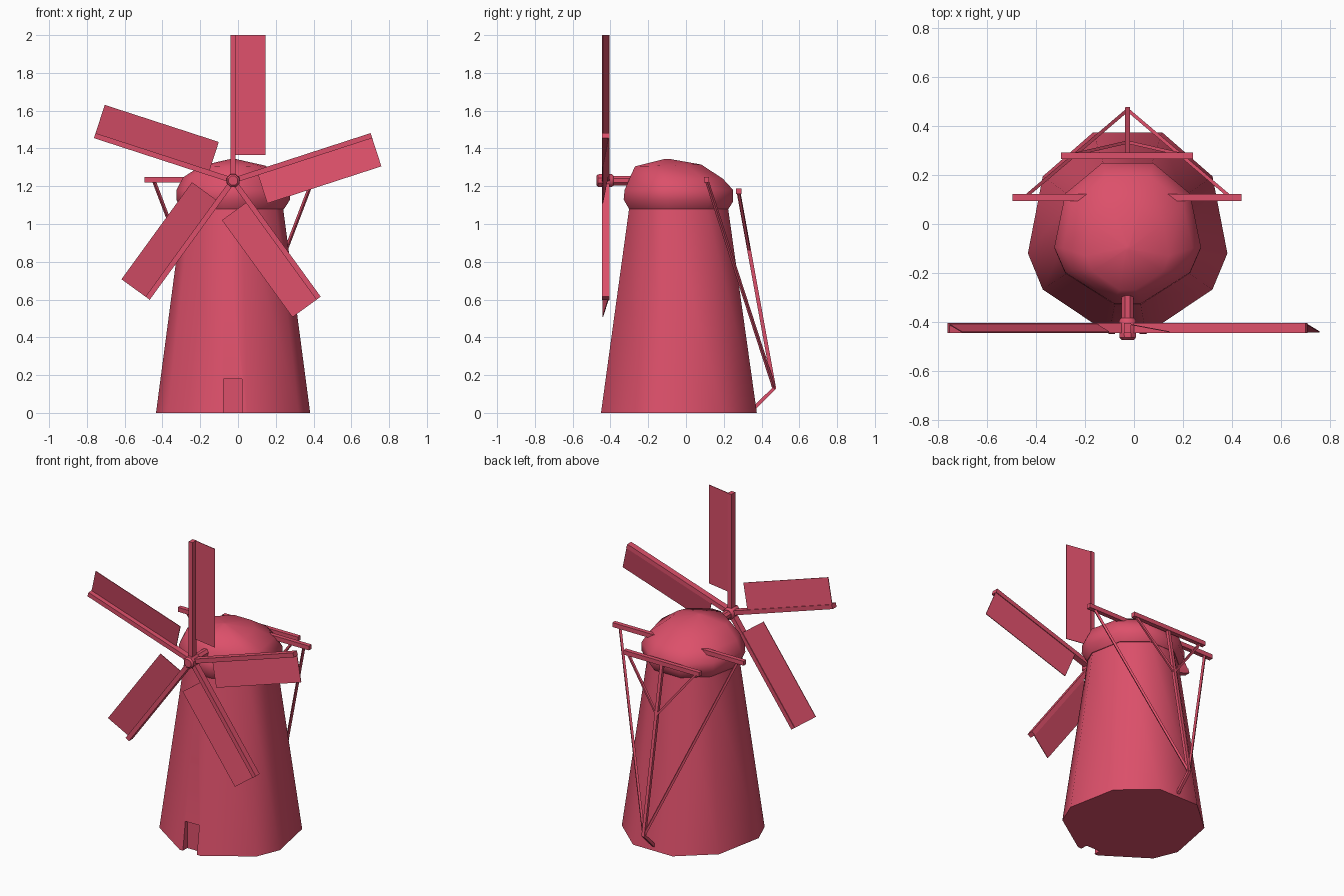
import bpy, bmesh, math
from mathutils import Vector, Matrix

if "Cube" in bpy.data.objects:
    bpy.data.objects.remove(bpy.data.objects["Cube"])

CX, CY = -0.026, -0.04
paint = bpy.data.materials.new("red_paint")
paint.diffuse_color = (0.72, 0.08, 0.145, 1)
paint.use_nodes = True
paint.node_tree.nodes["Principled BSDF"].inputs["Base Color"].default_value = paint.diffuse_color


def finish(name, bm, smooth=None):
    bmesh.ops.recalc_face_normals(bm, faces=bm.faces)
    me = bpy.data.meshes.new(name)
    bm.to_mesh(me)
    bm.free()
    me.materials.append(paint)
    ob = bpy.data.objects.new(name, me)
    bpy.context.collection.objects.link(ob)
    if smooth:
        smooth_by_angle(ob, smooth)
    return ob


def smooth_by_angle(ob, deg):
    bpy.ops.object.select_all(action='DESELECT')
    ob.select_set(True)
    bpy.context.view_layer.objects.active = ob
    bpy.ops.object.shade_smooth_by_angle(angle=math.radians(deg))


def loft(name, rings, smooth=None):
    """Skin a list of equal-length point rings and close both ends."""
    bm = bmesh.new()
    loops = [[bm.verts.new(p) for p in r] for r in rings]
    n = len(rings[0])
    for a, b in zip(loops, loops[1:]):
        for i in range(n):
            j = (i + 1) % n
            bm.faces.new((a[i], a[j], b[j], b[i]))
    bm.faces.new(loops[0])
    bm.faces.new(loops[-1])
    return finish(name, bm, smooth)


def box(name, lo, hi):
    bm = bmesh.new()
    lo, hi = Vector(lo), Vector(hi)
    bmesh.ops.create_cube(bm, size=1, matrix=Matrix.Translation((lo + hi) / 2)
                          @ Matrix.Diagonal((*(hi - lo), 1)))
    return finish(name, bm)


def bar(name, a, b, w):
    """Square timber of width w from a to b."""
    a, b = Vector(a), Vector(b)
    d = b - a
    bm = bmesh.new()
    bmesh.ops.create_cube(bm, size=1, matrix=Matrix.Translation((a + b) / 2)
                          @ d.to_track_quat('Z', 'Y').to_matrix().to_4x4()
                          @ Matrix.Diagonal((w, w, d.length, 1)))
    return finish(name, bm)


# Ten-sided plan of the tower, mirrored about its centre line
half = [(0.141, 0.415), (0.347, 0.235), (0.408, -0.08), (0.347, -0.228), (0.075, -0.41)]
plan = half + [(-x, y) for x, y in reversed(half)]


def ring(hw, y0, y1, z0, z1):
    """Plan scaled to half width hw and y0..y1, tilting from z0 (front) to z1 (back)."""
    out = []
    for x, y in plan:
        t = (y + 0.41) / 0.825
        out.append((CX + x * hw / 0.408, y0 + (y1 - y0) * t, z0 + (z1 - z0) * t))
    return out


# Tower body with recessed doorway
tower = loft("tower", [ring(0.408, -0.45, 0.375, 0, 0), ring(0.264, -0.30, 0.222, 1.09, 1.09)])
cutter = box("door_cutter", (-0.078, -0.6, -0.1), (0.022, -0.405, 0.18))
cutter.hide_render = True
cutter.hide_viewport = True
cut = tower.modifiers.new("doorway", 'BOOLEAN')
cut.object = cutter
cut.solver = 'EXACT'
bpy.context.view_layer.objects.active = tower
tower.select_set(True)
bpy.ops.object.modifier_apply(modifier="doorway")
bpy.data.objects.remove(cutter)
smooth_by_angle(tower, 50)

# Domed cap
loft("cap", [ring(0.27, -0.302, 0.225, 1.08, 1.08),
             ring(0.30, -0.33, 0.25, 1.13, 1.12),
             ring(0.30, -0.325, 0.25, 1.18, 1.18),
             ring(0.265, -0.295, 0.195, 1.25, 1.24),
             ring(0.17, -0.27, 0.08, 1.305, 1.315),
             ring(0.01, -0.11, -0.09, 1.345, 1.345)], 55)

# Windshaft and hub: one eight-sided turned piece
HZ = 1.23
turned = [(-0.475, 0.026), (-0.465, 0.036), (-0.395, 0.038), (-0.385, 0.03),
          (-0.385, 0.027), (-0.25, 0.027)]
loft("windshaft_hub", [[(CX + r * math.cos((i + .5) * math.pi / 4), y,
                         HZ + r * math.sin((i + .5) * math.pi / 4)) for i in range(8)]
                       for y, r in turned], 40)

# Five sails: a stock and a slightly pitched board each
for k in range(5):
    turn = Matrix.Translation((CX, 0, HZ)) @ Matrix.Rotation(k * math.tau / 5, 4, 'Y')
    stock = box(f"sail_stock_{k + 1}", (-0.014, -0.445, 0.02), (0.014, -0.405, 0.77))
    sec = [(0.010, -0.413), (0.171, -0.443), (0.171, -0.439), (0.010, -0.409)]
    board = loft(f"sail_board_{k + 1}", [[(x, y, z) for x, y in sec] for z in (0.135, 0.77)])
    for ob in (stock, board):
        ob.data.transform(turn)

# Cross beams at the back of the cap
box("long_cross_beam", (CX - 0.47, 0.095, 1.22), (CX + 0.465, 0.123, 1.248))
box("short_cross_beam", (CX - 0.272, 0.265, 1.16), (CX + 0.268, 0.293, 1.188))

# Tail pole, foot and paired braces
foot = (CX, 0.467, 0.13)
bar("tail_pole", (CX, 0.278, 1.17), foot, 0.02)
bar("tail_foot", (CX, 0.472, 0.135), (CX, 0.36, 0.025), 0.018)
for side, s in (("left", -1), ("right", 1)):
    bar(f"long_brace_{side}", (CX + s * 0.42, 0.11, 1.23), foot, 0.014)
    bar(f"short_brace_{side}", (CX + s * 0.245, 0.279, 1.17), (CX, 0.335, 0.86), 0.013)
